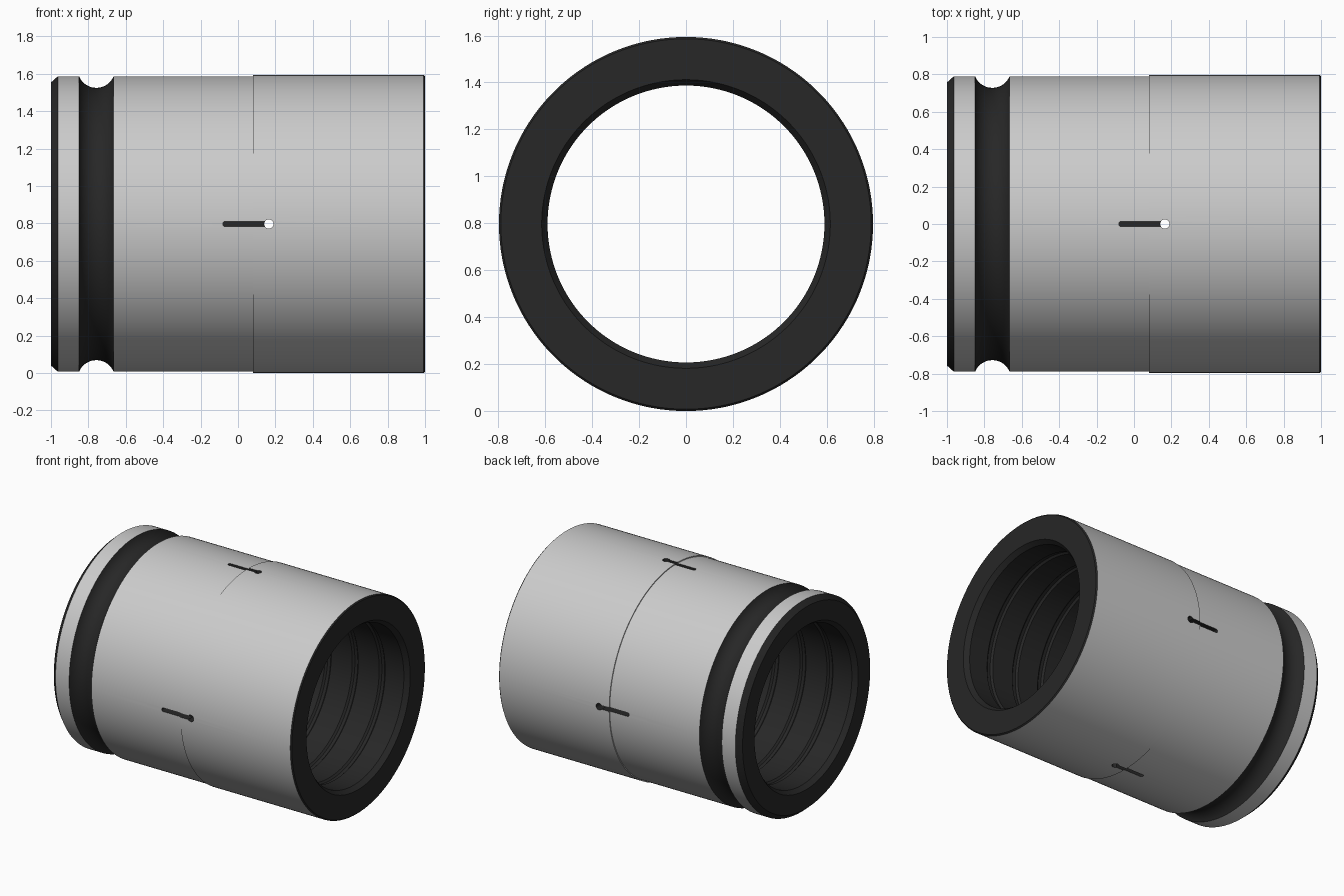
import bpy, bmesh, math
from mathutils import Matrix

if "Cube" in bpy.data.objects:
    bpy.data.objects.remove(bpy.data.objects["Cube"])

CZ = 0.797          # height of the bushing axis
SEG = 160


def material(name, col):
    m = bpy.data.materials.new(name)
    m.diffuse_color = col
    m.use_nodes = True
    m.node_tree.nodes["Principled BSDF"].inputs["Base Color"].default_value = m.diffuse_color
    return m


grey = material("grey_steel", (0.6, 0.6, 0.62, 1))
dark = material("dark_steel", (0.02, 0.02, 0.02, 1))

# Profile points: (x, radius, material of the strip that follows)
prof = [(-1.0, 0.757, 1), (-0.963, 0.79, 0)]
# round outer groove
gx, gr, R = -0.7575, 0.828, 0.1
a0 = math.acos((gr - 0.79) / R)
for i in range(17):
    a = -a0 + 2 * a0 * i / 16
    prof.append((gx + R * math.sin(a), gr - R * math.cos(a), 1 if i < 16 else 0))
# small step in diameter, right rim
prof += [(0.08, 0.79, 0), (0.08, 0.797, 0), (0.992, 0.797, 1), (1.0, 0.789, 1)]
# bore, right to left, with shallow ring grooves
prof += [(1.0, 0.615, 1), (0.965, 0.59, 1)]
for i in range(8):
    x = 0.785 - i * 0.224
    prof += [(x + 0.025, 0.59, 1), (x + 0.012, 0.603, 1),
             (x - 0.012, 0.603, 1), (x - 0.025, 0.59, 1)]
prof += [(-0.965, 0.59, 1), (-1.0, 0.615, 1)]


# Bushing body: profile revolved round the x axis
bm = bmesh.new()
rings = []
for k in range(SEG):
    t = 2 * math.pi * (k + 0.5) / SEG
    rings.append([bm.verts.new((x, r * math.cos(t), r * math.sin(t) + CZ))
                  for x, r, _ in prof])
n = len(prof)
for k in range(SEG):
    a, b = rings[k], rings[(k + 1) % SEG]
    for j in range(n):
        f = bm.faces.new((a[j], a[(j + 1) % n], b[(j + 1) % n], b[j]))
        f.material_index = prof[j][2]
bmesh.ops.recalc_face_normals(bm, faces=bm.faces)
me = bpy.data.meshes.new("bushing_body")
bm.to_mesh(me)
bm.free()
body = bpy.data.objects.new("bushing_body", me)
bpy.context.collection.objects.link(body)
me.materials.append(grey)
me.materials.append(dark)


def prism(name, outline, z0, z1, turn):
    """Extrude an xy outline radially, turned about the bushing axis."""
    b = bmesh.new()
    base = b.faces.new([b.verts.new((x, y, z0)) for x, y in outline])
    ext = bmesh.ops.extrude_face_region(b, geom=[base])
    for v in ext["geom"]:
        if isinstance(v, bmesh.types.BMVert):
            v.co.z = z1
    bmesh.ops.recalc_face_normals(b, faces=b.faces)
    b.transform(Matrix.Translation((0, 0, CZ)) @ Matrix.Rotation(turn, 4, 'X'))
    m = bpy.data.meshes.new(name)
    b.to_mesh(m)
    b.free()
    m.materials.append(dark)
    o = bpy.data.objects.new(name, m)
    bpy.context.collection.objects.link(o)
    o.hide_render = True
    return o


def arc(cx, r, a, b, steps):
    return [(cx + r * math.cos(a + (b - a) * i / steps),
             r * math.sin(a + (b - a) * i / steps)) for i in range(steps + 1)]


# Oil slots and through holes, four round the body
hole = arc(0.165, 0.025, 0, 2 * math.pi, 24)[:-1]
slot = arc(-0.067, 0.014, math.pi / 2, 3 * math.pi / 2, 10) + [(0.165, -0.014), (0.165, 0.014)]
cutters = []
for q in range(4):
    t = q * math.pi / 2
    cutters.append(prism("slot_cutter", slot, 0.74, 0.9, t))
    cutters.append(prism("hole_cutter", hole, 0.5, 0.9, t))

bpy.context.view_layer.objects.active = body
body.select_set(True)
for c in cutters:
    mod = body.modifiers.new("cut", 'BOOLEAN')
    mod.operation = 'DIFFERENCE'
    mod.solver = 'EXACT'
    mod.material_mode = 'TRANSFER'
    mod.object = c
    bpy.ops.object.modifier_apply(modifier=mod.name)
for c in cutters:
    bpy.data.objects.remove(c)

bpy.ops.object.shade_smooth_by_angle(angle=math.radians(25))
